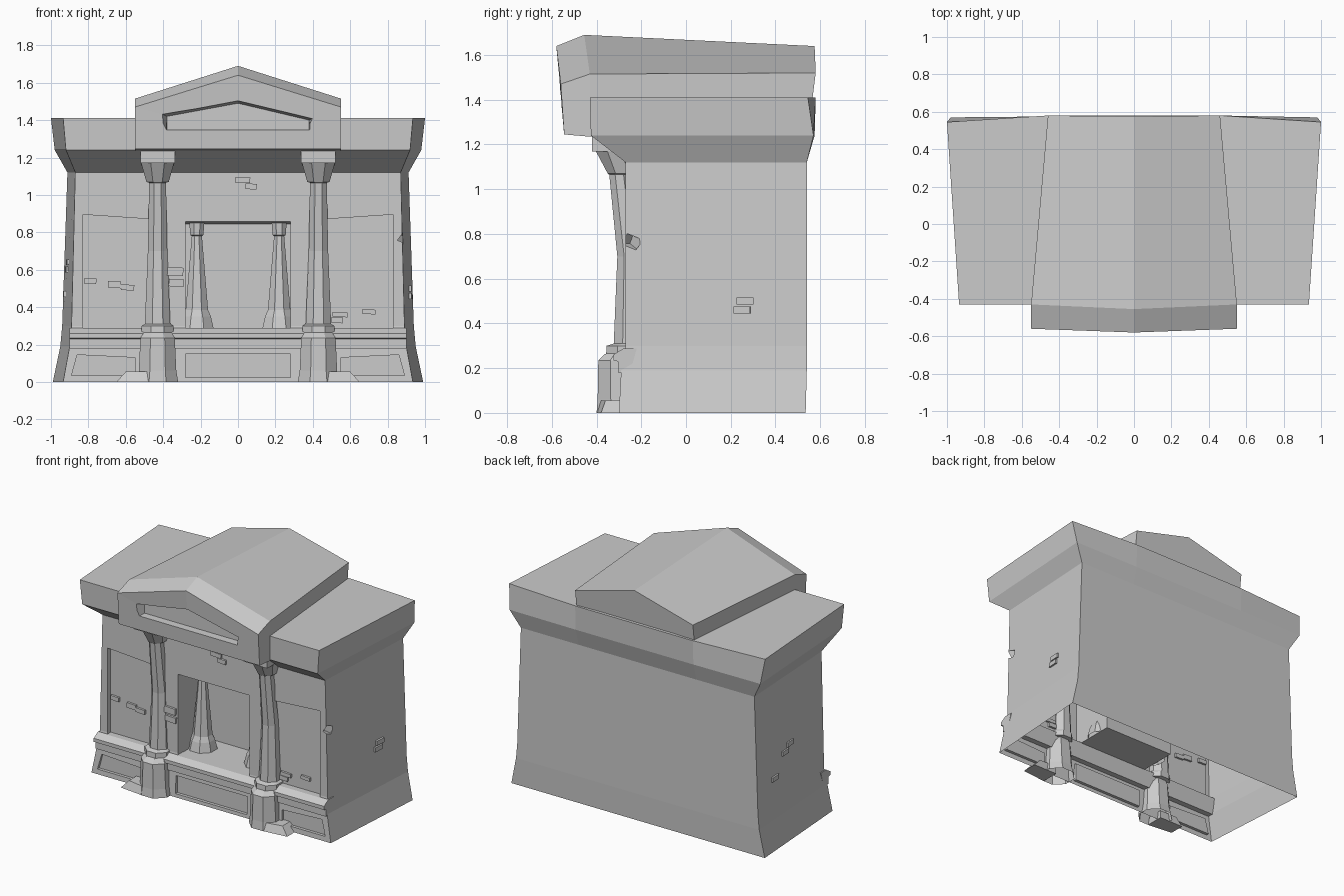
import bpy, bmesh, math
from mathutils import Vector, Matrix

if "Cube" in bpy.data.objects:
    bpy.data.objects.remove(bpy.data.objects["Cube"])


def make(name, bm):
    bmesh.ops.recalc_face_normals(bm, faces=bm.faces)
    me = bpy.data.meshes.new(name)
    bm.to_mesh(me)
    bm.free()
    ob = bpy.data.objects.new(name, me)
    bpy.context.collection.objects.link(ob)
    return ob


def loft(name, rings, cap0=True, cap1=True):
    """Skin a list of rings that all have the same point count."""
    bm = bmesh.new()
    vs = [[bm.verts.new(p) for p in r] for r in rings]
    n = len(vs[0])
    for a, b in zip(vs, vs[1:]):
        for i in range(n):
            j = (i + 1) % n
            bm.faces.new((a[i], a[j], b[j], b[i]))
    if cap0:
        bm.faces.new(vs[0])
    if cap1:
        bm.faces.new(vs[-1])
    return make(name, bm)


def prism(name, pts, y0, y1, inner=None):
    """Extrude an x-z outline along y, optionally tapering to an inner outline."""
    return loft(name, [[(x, y0, z) for x, z in pts], [(x, y1, z) for x, z in inner or pts]])


def rect(x0, x1, z0, z1):
    return [(x0, z0), (x1, z0), (x1, z1), (x0, z1)]


def box(name, loc, size, ry=0, rz=0):
    bm = bmesh.new()
    m = (Matrix.Translation(loc) @ Matrix.Rotation(rz, 4, 'Z')
         @ Matrix.Rotation(ry, 4, 'Y') @ Matrix.Diagonal((*size, 1)))
    bmesh.ops.create_cube(bm, size=1, matrix=m)
    return make(name, bm)


def column(name, x, profile):
    """Octagonal column; profile rows are (radius to flat, centre y, z)."""
    k = 1 / math.cos(math.pi / 8)
    rings = [[(x + r * k * math.cos(math.pi * (i + .5) / 4),
               y + r * k * math.sin(math.pi * (i + .5) / 4), z) for i in range(8)]
             for r, y, z in profile]
    return loft(name, rings, cap0=False)


def carve(ob, cutters):
    for c in cutters:
        c.hide_render = True
        m = ob.modifiers.new("carve", 'BOOLEAN')
        m.operation, m.solver, m.object = 'DIFFERENCE', 'EXACT', c
    dg = bpy.context.evaluated_depsgraph_get()
    dg.update()
    ob.data = bpy.data.meshes.new_from_object(ob.evaluated_get(dg))
    ob.modifiers.clear()
    for c in cutters:
        bpy.data.objects.remove(c)


# Main block: flared foot, tapering walls, overhanging cornice
# rows: z, front half width, front y, back half width, back y, back-middle y
levels = [(0, .935, -.30, .99, .535, .535), (.19, .90, -.29, .95, .54, .54),
          (.30, .89, -.27, .94, .54, .54), (1.12, .87, -.27, .912, .54, .54),
          (1.24, .92, -.425, .98, .57, .575), (1.41, .935, -.43, 1.0, .545, .58)]
body = loft("tomb_body", [[(-f, fy, z), (f, fy, z), (b, by, z), (.46, my, z), (-.46, my, z), (-b, by, z)]
                          for z, f, fy, b, by, my in levels])

# Recesses: doorway niche, wall panels, plinth panels, chipped corner
cuts = [prism("niche_cut", rect(-.28, .28, .285, .865), -.5, .05, rect(-.28, .28, .285, .845)),
        prism("plinth_cut", rect(-.28, .28, .025, .15), -.5, -.277),
        box("chip_cut", (.90, -.265, .765), (.06, .11, .05), ry=.5, rz=.75)]
for s in (-1, 1):
    cuts.append(prism("panel_cut", [(s * .46, .24), (s * .83, .24), (s * .83, .895), (s * .46, .87)], -.5, -.235))
    cuts.append(prism("plinth_cut", [(s * .55, .035), (s * .89, .035), (s * .86, .145), (s * .55, .13)], -.5, -.277))
carve(body, cuts)

# The block is open underneath
bm = bmesh.new()
bm.from_mesh(body.data)
bmesh.ops.delete(bm, geom=[f for f in bm.faces if all(abs(v.co.z) < 1e-4 for v in f.verts)], context='FACES')
bm.to_mesh(body.data)
bm.free()

# Ledge running along the top of the plinth
ledge = [(-.25, .18), (-.305, .18), (-.305, .23), (-.325, .235), (-.325, .26), (-.28, .288), (-.22, .288)]
loft("plinth_ledge", [[(x, y, z) for y, z in ledge] for x in (-.90, .90)])


# Gabled pediment over the doorway
def gable(w, zb, yb, ze, ye, za, ya):
    return [(-w, yb, zb), (w, yb, zb), (w, ye, ze), (0, ya, za), (-w, ye, ze)]


pediment = loft("pediment", [gable(.55, 1.245, -.545, 1.47, -.56, 1.64, -.58),
                             gable(.55, 1.235, -.43, 1.515, -.43, 1.69, -.455),
                             gable(.46, 1.28, .55, 1.52, .58, 1.64, .575)])
carve(pediment, [prism("tympanum_cut",
                       [(-.39, 1.345), (.39, 1.345), (.425, 1.42), (0, 1.52), (-.44, 1.45)], -.65, -.50,
                       [(-.38, 1.35), (.38, 1.35), (.38, 1.40), (0, 1.49), (-.38, 1.42)])])

# Columns: pedestal, collar, leaning shaft and capital in one profile
outer = [(.11, -.29, 0), (.10, -.295, .06), (.092, -.30, .235), (.075, -.29, .262), (.085, -.272, .265),
         (.085, -.27, .30), (.068, -.255, .31), (.052, -.255, .70), (.045, -.298, 1.065),
         (.06, -.29, 1.07), (.088, -.315, 1.17)]
inner = [(.09, -.08, .285), (.075, -.08, .35), (.06, -.08, .385), (.027, -.08, .78),
         (.035, -.08, .785), (.04, -.08, .85)]
for s, side in ((-1, "left"), (1, "right")):
    column(side + "_column", s * .43, outer)
    column(side + "_niche_column", s * .22, inner)
    box(side + "_abacus", (s * .43, -.335, 1.207), (.185, .17, .075))
    # Fallen stone beside each pedestal
    x0 = s * .46
    loft(side + "_fallen_stone",
         [[(x0, -.40, 0), (s * .65, -.38, 0), (s * .65, -.27, 0), (x0, -.27, 0)],
          [(x0, -.385, .055), (s * .60, -.36, .055), (s * .60, -.27, .055), (x0, -.27, .055)]])

# Loose bricks on the front: x, z, width, height, wall y
for x, z, w, h, y in [(-.79, .54, .065, .03, -.235), (-.66, .52, .07, .035, -.235), (-.59, .505, .07, .03, -.235),
                      (-.335, .59, .085, .045, -.27), (-.33, .53, .08, .04, -.27), (.025, 1.08, .08, .03, -.27),
                      (.07, 1.045, .06, .03, -.27), (.70, .375, .07, .025, -.235), (.545, .36, .08, .025, -.235),
                      (.53, .33, .06, .03, -.235)]:
    box("front_brick", (x, y, z), (w, .03, h), ry=.05)

# Loose bricks on the side walls: side, y, z
for s, y, z in [(1, .265, .50), (1, .25, .46), (-1, .33, .47), (-1, .20, .60), (-1, .14, .64)]:
    x = .885 + (y + .27) * .06 + (.5 - z) * .035
    box("side_brick", (s * x, y, z), (.025, .075, .032), rz=-s * .06)
